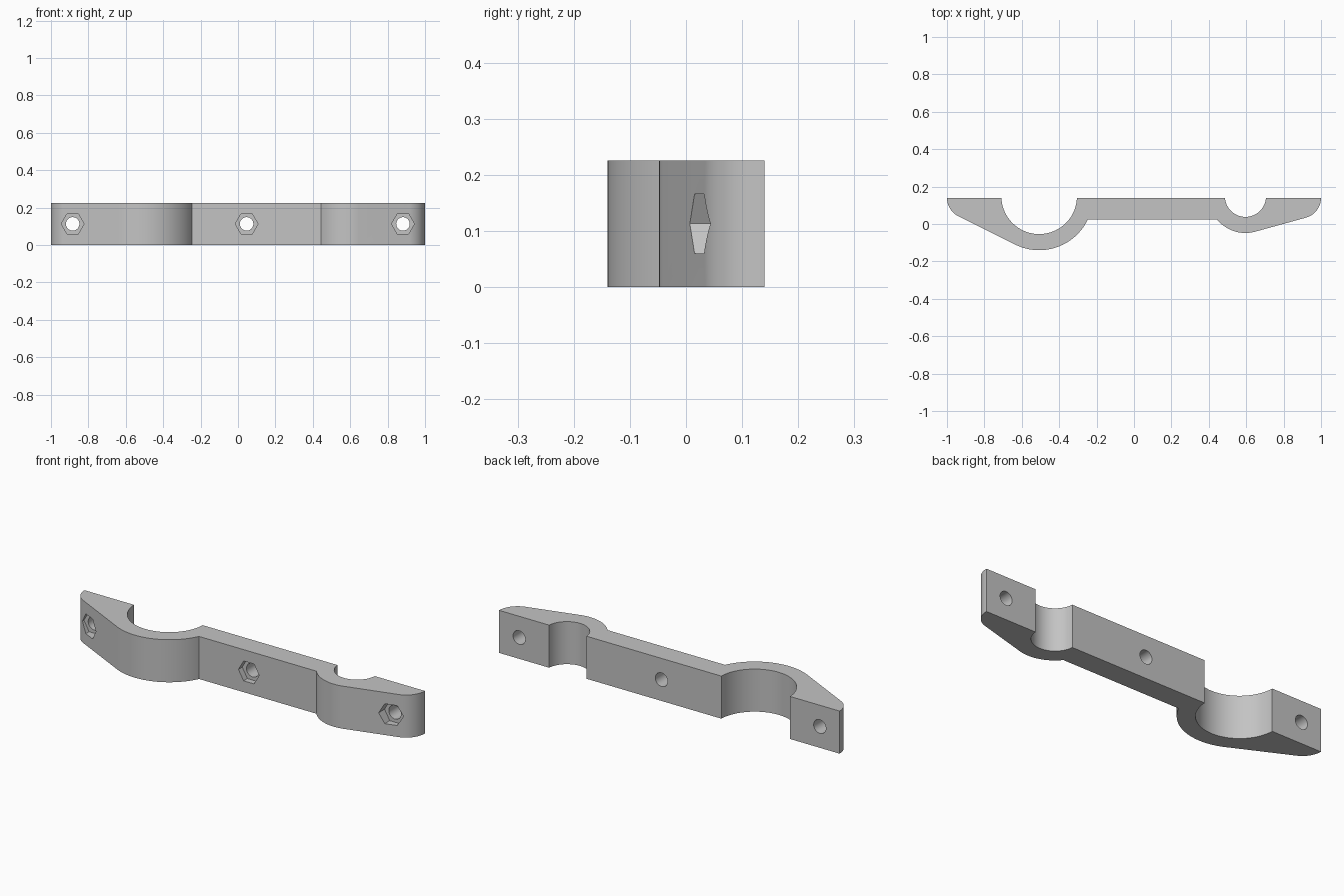
import bpy, bmesh, math
from mathutils import Vector

cube = bpy.data.objects.get("Cube")
if cube:
    bpy.data.objects.remove(cube, do_unlink=True)

HEIGHT = 0.226
BACK = 0.14          # flat mating face
FRONT = 0.025        # front face of the bridge
CORNER_R = 0.11
WALL = 0.086
POCKET_FLOOR = 0.057


def arc(centre, r, a0, a1, n):
    return [Vector((centre.x + r * math.cos(a0 + (a1 - a0) * i / n),
                    centre.y + r * math.sin(a0 + (a1 - a0) * i / n))) for i in range(n + 1)]


def tangent_angle(c1, r1, c2, r2):
    """Normal angle of the lower line touching both circles."""
    d = c2 - c1
    return math.atan2(d.y, d.x) - math.acos((r1 - r2) / d.length)


def prism(name, points, sweep):
    bm = bmesh.new()
    face = bm.faces.new([bm.verts.new(p) for p in points])
    extruded = bmesh.ops.extrude_face_region(bm, geom=[face])["geom"]
    bmesh.ops.translate(bm, vec=sweep, verts=[v for v in extruded if isinstance(v, bmesh.types.BMVert)])
    bmesh.ops.recalc_face_normals(bm, faces=bm.faces)
    mesh = bpy.data.meshes.new(name)
    bm.to_mesh(mesh)
    bm.free()
    obj = bpy.data.objects.new(name, mesh)
    bpy.context.collection.objects.link(obj)
    return obj


def cut(body, x, r, sides, y0, y1):
    """Cut a straight hole running along y."""
    ring = arc(Vector((x, HEIGHT / 2)), r, 0, math.tau, sides)[:-1]
    tool = prism("cutter", [(p.x, y0, p.y) for p in ring], Vector((0, y1 - y0, 0)))
    tool.hide_render = True
    mod = body.modifiers.new("hole", "BOOLEAN")
    mod.operation = "DIFFERENCE"
    mod.solver = "EXACT"
    mod.object = tool
    bpy.ops.object.modifier_apply(modifier=mod.name)
    bpy.data.objects.remove(tool, do_unlink=True)


# Clamp outline: rounded ends, two bosses, a bridge and two tube grooves
big, small = Vector((-0.507, 0.148)), Vector((0.596, 0.148))
big_r, small_r = 0.202, 0.11
big_R, small_R = big_r + WALL, small_r + WALL
left, right = Vector((CORNER_R - 1, BACK)), Vector((1 - CORNER_R, BACK))
t_left = tangent_angle(left, CORNER_R, big, big_R)
t_right = tangent_angle(small, small_R, right, CORNER_R)

outline = arc(left, CORNER_R, -math.pi, t_left, 20)
outline += arc(big, big_R, t_left, -math.asin((big.y - FRONT) / big_R), 40)
outline += arc(small, small_R, math.asin((small.y - FRONT) / small_R) - math.pi, t_right, 28)
outline += arc(right, CORNER_R, t_right, 0, 20)
for centre, r in ((small, small_r), (big, big_r)):
    lip = math.asin((centre.y - BACK) / r)
    outline += arc(centre, r, -lip, lip - math.pi, 48)

clamp = prism("clamp_bar", [(p.x, p.y, 0) for p in outline], Vector((0, 0, HEIGHT)))
bpy.ops.object.select_all(action="DESELECT")
clamp.select_set(True)
bpy.context.view_layer.objects.active = clamp

# Hexagonal nut pockets and bolt holes
for x in (-0.884, 0.046, 0.882):
    cut(clamp, x, 0.061, 6, -0.3, POCKET_FLOOR)
    cut(clamp, x, 0.036, 40, -0.3, 0.3)

# Plain grey finish
grey = bpy.data.materials.new("light_grey")
grey.use_nodes = True
colour = (0.55, 0.55, 0.55, 1)
grey.diffuse_color = colour
grey.node_tree.nodes["Principled BSDF"].inputs["Base Color"].default_value = colour
clamp.data.materials.clear()
clamp.data.materials.append(grey)
for poly in clamp.data.polygons:
    poly.material_index = 0

bpy.ops.object.shade_smooth_by_angle(angle=math.radians(25))
